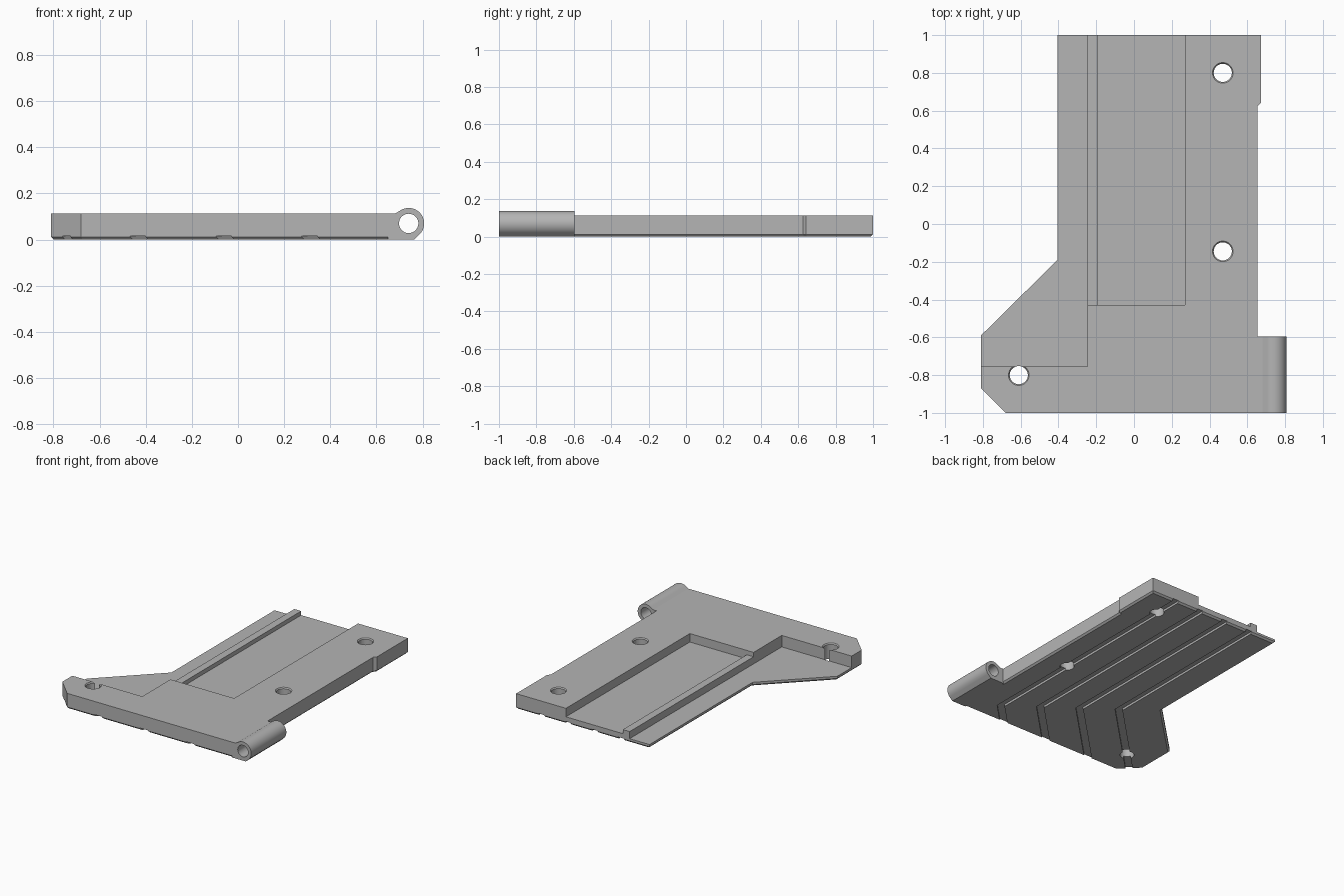
import bpy, bmesh, math
from mathutils import Vector

old = bpy.data.objects.get("Cube")
if old:
    bpy.data.objects.remove(old, do_unlink=True)

grey = bpy.data.materials.new("plain_grey")
grey.use_nodes = True
colour = (0.46, 0.46, 0.46, 1)
grey.diffuse_color = colour
grey.node_tree.nodes["Principled BSDF"].inputs["Base Color"].default_value = colour


def prism(name, points, direction, bottom_bevel=0):
    """Extrude a flat outline of 3D points along a direction."""
    bm = bmesh.new()
    base = bm.faces.new([bm.verts.new(p) for p in points])
    rim = list(base.edges)
    ext = bmesh.ops.extrude_face_region(bm, geom=[base], use_keep_orig=True)
    moved = [g for g in ext["geom"] if isinstance(g, bmesh.types.BMVert)]
    bmesh.ops.translate(bm, verts=moved, vec=Vector(direction))
    bmesh.ops.recalc_face_normals(bm, faces=bm.faces)
    if bottom_bevel:
        bmesh.ops.bevel(bm, geom=rim, offset=bottom_bevel, segments=1,
                        affect='EDGES', profile=0.5)
    mesh = bpy.data.meshes.new(name)
    bm.to_mesh(mesh)
    bm.free()
    mesh.materials.append(grey)
    obj = bpy.data.objects.new(name, mesh)
    bpy.context.collection.objects.link(obj)
    return obj


def slab(name, outline, z0, z1, bevel=0):
    return prism(name, [(x, y, z0) for x, y in outline], (0, 0, z1 - z0), bevel)


def box(name, x0, x1, y0, y1, z0, z1):
    return slab(name, [(x0, y0), (x1, y0), (x1, y1), (x0, y1)], z0, z1)


def disc(x, y, r, n=40):
    return [(x + r * math.cos(math.tau * i / n), y + r * math.sin(math.tau * i / n))
            for i in range(n)]


def combine(target, tool, operation):
    tool.hide_render = True
    mod = target.modifiers.new("combine", 'BOOLEAN')
    mod.operation = operation
    mod.solver = 'EXACT'
    mod.object = tool
    bpy.context.view_layer.objects.active = target
    bpy.ops.object.modifier_apply(modifier=mod.name)
    bpy.data.objects.remove(tool, do_unlink=True)


# main plate with a chamfered underside
TOP = 0.112
outline = [(-0.68, -1), (0.7, -1), (0.7, -0.595), (0.655, -0.595), (0.655, 0.625),
           (0.672, 0.642), (0.672, 1), (-0.405, 1), (-0.405, -0.19),
           (-0.81, -0.59), (-0.81, -0.87)]
plate = slab("hinge_plate", outline, 0, TOP, 0.012)

# hinge barrel: round top, flat chamfered foot
cx, cz, r = 0.74, 0.07, 0.067
arc = [(cx + r * math.cos(math.radians(a)), cz + r * math.sin(math.radians(a)))
       for a in range(-45, 126, 5)]
profile = [(0.65, 0), (0.763, 0)] + arc + [(0.68, TOP), (0.65, TOP)]
barrel = prism("hinge_barrel", [(x, -1, z) for x, z in profile], (0, 0.405, 0))
combine(plate, barrel, 'UNION')
bore = prism("bore_cutter", [(x, -1.1, z) for x, z in disc(cx, cz, 0.042)], (0, 0.6, 0))
combine(plate, bore, 'DIFFERENCE')

# stepped recesses: thin flange, rib and shallow channel
for x0, x1, y0, floor in ((-1, -0.245, -0.755, 0.028),
                          (-0.19, 0.27, -0.43, 0.05),
                          (-0.26, -0.18, -0.43, 0.08)):
    combine(plate, box("recess_cutter", x0, x1, y0, 1.1, floor, 0.3), 'DIFFERENCE')

# parallel grooves underneath, bending diagonally at the front
half = 0.024
mitre = half * math.tan(math.radians(22.5))
side = half / math.sqrt(2)
for i in range(4):
    x, bend = 0.47 - 0.215 * i, -0.84 + 0.157 * i
    run = bend + 1.15
    ex, ey = x - run, bend - run
    path = [(x + half, 1.1), (x - half, 1.1), (x - half, bend + mitre),
            (ex - side, ey + side), (ex + side, ey - side), (x + half, bend - mitre)]
    combine(plate, slab("groove_cutter", path, -0.05, 0.016), 'DIFFERENCE')

# mounting holes with a small chamfer at the top
for x, y in ((0.47, 0.8), (0.47, -0.145), (-0.61, -0.8)):
    combine(plate, slab("hole_cutter", disc(x, y, 0.048), -0.1, 0.3), 'DIFFERENCE')
    sink = slab("sink_cutter", disc(x, y, 0.055), TOP - 0.008, 0.2)
    for v in sink.data.vertices:
        if v.co.z < TOP:
            v.co.x = x + (v.co.x - x) * 0.87
            v.co.y = y + (v.co.y - y) * 0.87
        else:
            v.co.z = TOP + 0.0005
    combine(plate, sink, 'DIFFERENCE')

# smooth round parts, crisp edges
bpy.ops.object.select_all(action='DESELECT')
plate.select_set(True)
bpy.context.view_layer.objects.active = plate
bpy.ops.object.shade_smooth_by_angle(angle=math.radians(25))
